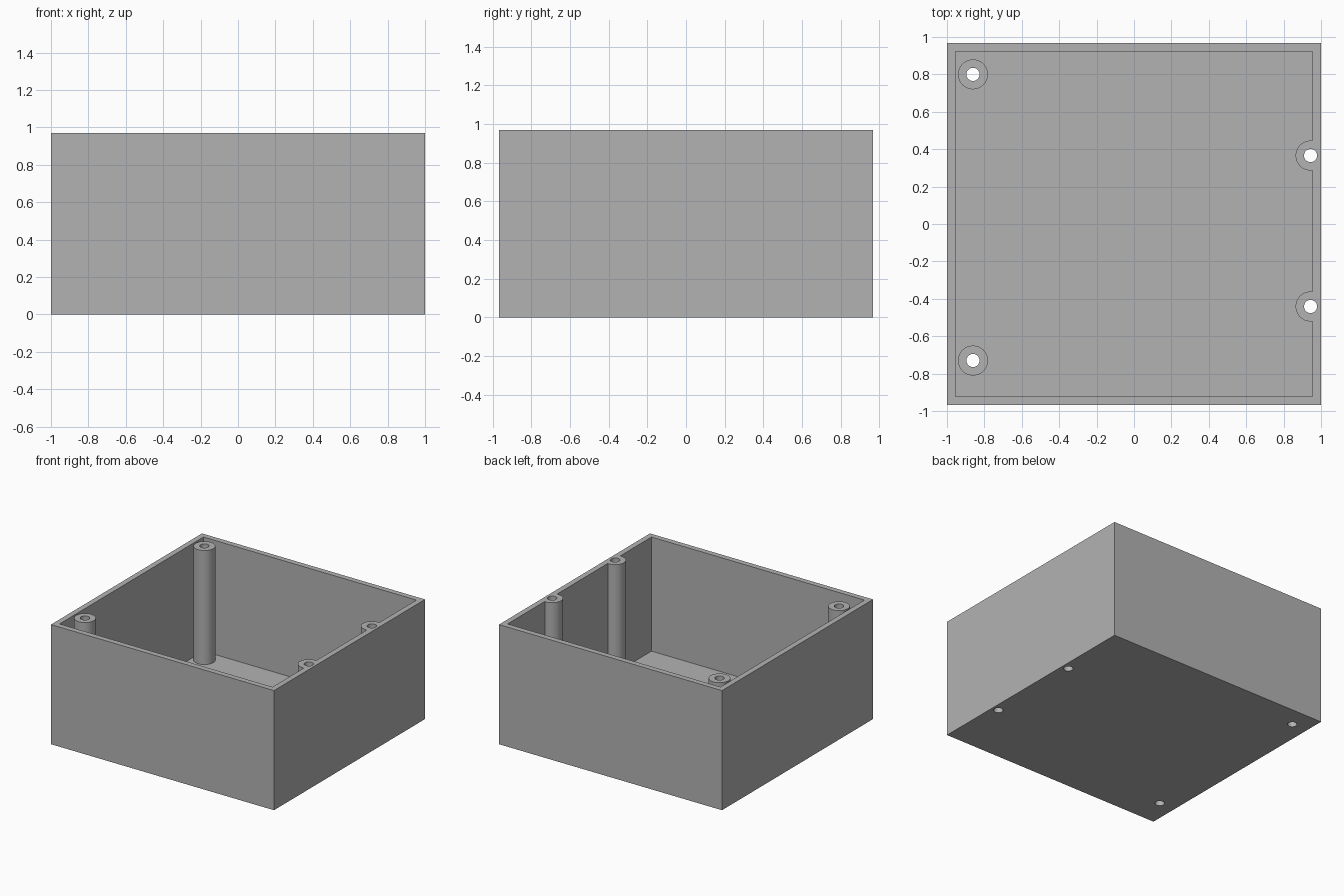
import bpy

if "Cube" in bpy.data.objects:
    bpy.data.objects.remove(bpy.data.objects["Cube"], do_unlink=True)

HALF_X, HALF_Y, HEIGHT = 1.0, 0.967, 0.97
WALL = 0.045
POST_RADIUS, HOLE_RADIUS = 0.08, 0.035
POSTS = [(-0.861, 0.8), (-0.861, -0.73), (0.944, 0.366), (0.944, -0.441)]

grey = bpy.data.materials.new("plain_grey")
grey.use_nodes = True
colour = (0.45, 0.45, 0.45, 1)
grey.diffuse_color = colour
grey.node_tree.nodes["Principled BSDF"].inputs["Base Color"].default_value = colour


def box(name, half_x, half_y, bottom, top):
    bpy.ops.mesh.primitive_cube_add(size=2, location=(0, 0, (bottom + top) / 2))
    obj = bpy.context.object
    obj.name = name
    obj.scale = (half_x, half_y, (top - bottom) / 2)
    bpy.ops.object.transform_apply(location=True, scale=True)
    obj.data.materials.append(grey)
    return obj


def cylinder(name, x, y, radius):
    bpy.ops.mesh.primitive_cylinder_add(vertices=48, radius=radius, depth=3,
                                        location=(x, y, HEIGHT / 2))
    obj = bpy.context.object
    obj.name = name
    obj.data.materials.append(grey)
    return obj


def cut(target, cutter):
    cutter.hide_render = True
    mod = target.modifiers.new("cut", "BOOLEAN")
    mod.operation = "DIFFERENCE"
    mod.solver = "EXACT"
    mod.object = cutter
    bpy.context.view_layer.objects.active = target
    bpy.ops.object.modifier_apply(modifier=mod.name)
    bpy.data.objects.remove(cutter, do_unlink=True)


# Cavity, with the round posts left standing in it
cavity = box("cavity_cutter", HALF_X - WALL, HALF_Y - WALL, WALL, HEIGHT + 0.2)
for x, y in POSTS:
    cut(cavity, cylinder("post_cutter", x, y, POST_RADIUS))

# Open box: hollowed out, then screw holes drilled right through
enclosure = box("enclosure", HALF_X, HALF_Y, 0, HEIGHT)
cut(enclosure, cavity)
for x, y in POSTS:
    cut(enclosure, cylinder("hole_cutter", x, y, HOLE_RADIUS))

# Smooth round walls, crisp edges
bpy.ops.object.select_all(action="DESELECT")
enclosure.select_set(True)
bpy.context.view_layer.objects.active = enclosure
bpy.ops.object.shade_smooth_by_angle()
